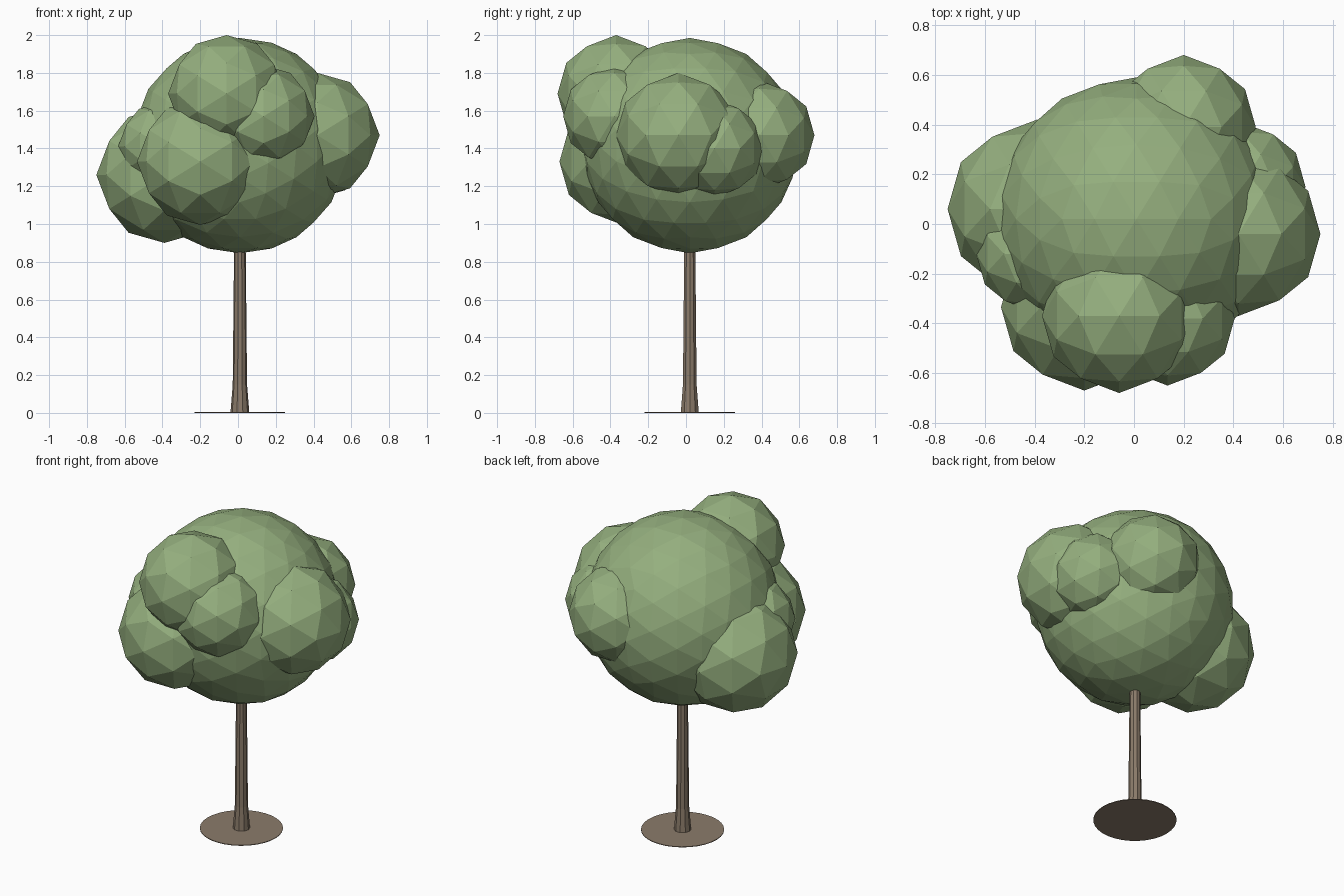
import bpy, bmesh, math
from mathutils import Matrix, Vector

cube = bpy.data.objects.get("Cube")
if cube:
    bpy.data.objects.remove(cube, do_unlink=True)


def material(name, color):
    mat = bpy.data.materials.new(name)
    mat.use_nodes = True
    mat.diffuse_color = (*color, 1)
    bsdf = mat.node_tree.nodes["Principled BSDF"]
    bsdf.inputs["Base Color"].default_value = (*color, 1)
    bsdf.inputs["Roughness"].default_value = 0.9
    return mat


leaf_green = material("leaf green", (0.30, 0.43, 0.21))
bark_brown = material("bark brown", (0.26, 0.20, 0.145))


def add_object(name, bm, mat):
    mesh = bpy.data.meshes.new(name)
    bm.to_mesh(mesh)
    bm.free()
    mesh.materials.append(mat)
    obj = bpy.data.objects.new(name, mesh)
    bpy.context.collection.objects.link(obj)
    return obj


# Tilt that puts an edge, not a corner, of the icosahedron on each axis
TILT = Matrix.Rotation(-math.atan(2 / (1 + math.sqrt(5))), 4, 'Y')


def leaf_ball(name, center, radius, detail=2):
    bm = bmesh.new()
    bmesh.ops.create_icosphere(bm, subdivisions=detail, radius=radius,
                               matrix=Matrix.Translation(center) @ TILT)
    add_object(name, bm, leaf_green)


AXIS = Vector((0.01, 0.02, 0))

# Crown: one large ball with smaller clumps around it
leaf_ball("crown_core", AXIS + Vector((0, 0, 1.415)), 0.57, 3)
clumps = {
    "left": ((0.42, -0.04, 1.47), 0.33),
    "back_left_small": ((0.43, 0.15, 1.40), 0.26),
    "back": ((0.20, 0.39, 1.47), 0.29),
    "right": ((-0.39, 0.06, 1.26), 0.36),
    "right_small": ((-0.40, -0.12, 1.41), 0.235),
    "front_top": ((-0.06, -0.37, 1.69), 0.31),
    "front_left": ((0.135, -0.38, 1.57), 0.27),
    "front_low": ((-0.20, -0.335, 1.33), 0.335),
}
for side, (center, radius) in clumps.items():
    leaf_ball("leaf_clump_" + side, center, radius)

# Trunk: flared foot and slow taper into the crown
SIDES = 10
bm = bmesh.new()
rings = []
for z, r in [(0, 0.05), (0.15, 0.038), (0.85, 0.031), (1.2, 0.028)]:
    ring = []
    for i in range(SIDES):
        a = math.tau * i / SIDES
        ring.append(bm.verts.new(AXIS + Vector((r * math.cos(a), r * math.sin(a), z))))
    rings.append(ring)
for low, high in zip(rings, rings[1:]):
    for i in range(SIDES):
        j = (i + 1) % SIDES
        bm.faces.new((low[i], low[j], high[j], high[i]))
bm.faces.new(rings[-1])
add_object("trunk", bm, bark_brown)

# Soil disc on the ground
bm = bmesh.new()
bmesh.ops.create_cone(bm, cap_ends=True, segments=32, radius1=0.24, radius2=0.24,
                      depth=0.004, matrix=Matrix.Translation(AXIS + Vector((0, 0, 0.002))))
add_object("soil_disc", bm, bark_brown)
